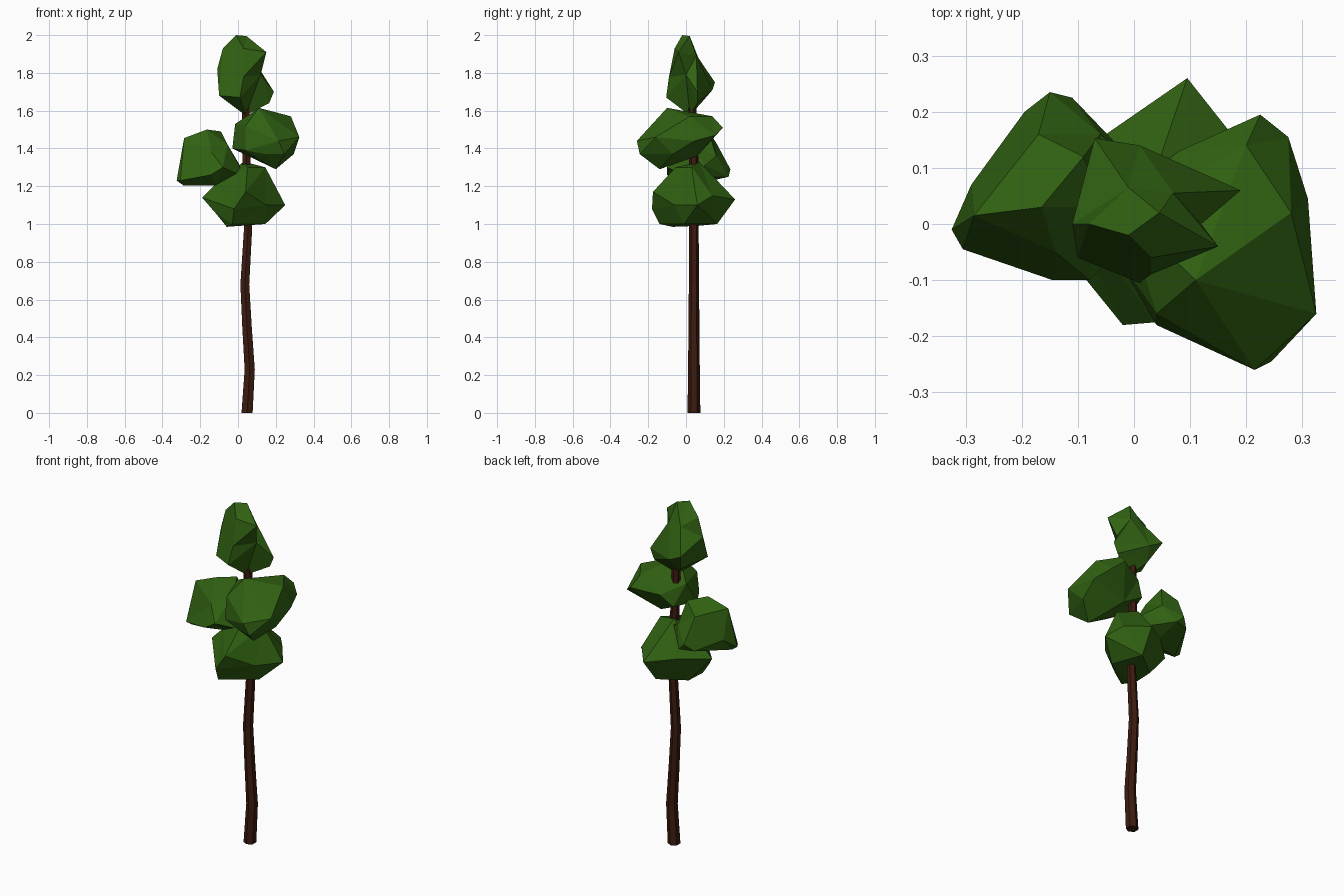
import bpy, bmesh, math
from mathutils import Vector


def material(name, color):
    m = bpy.data.materials.new(name)
    m.diffuse_color = (*color, 1)
    return m


def add_object(name, bm, mat):
    bmesh.ops.recalc_face_normals(bm, faces=bm.faces)
    mesh = bpy.data.meshes.new(name)
    bm.to_mesh(mesh)
    bm.free()
    mesh.materials.append(mat)
    obj = bpy.data.objects.new(name, mesh)
    bpy.context.collection.objects.link(obj)
    return obj


def tube(name, path, sides, mat):
    """Bent tapered tube through (x, y, z, radius) points."""
    bm = bmesh.new()
    rings = []
    for x, y, z, r in path:
        angles = [math.tau * (i + 0.5) / sides for i in range(sides)]
        rings.append([bm.verts.new((x + r * math.cos(a), y + r * math.sin(a), z)) for a in angles])
    for low, high in zip(rings, rings[1:]):
        for i in range(sides):
            j = (i + 1) % sides
            bm.faces.new((low[i], low[j], high[j], high[i]))
    bm.faces.new(rings[0][::-1])
    bm.faces.new(rings[-1])
    return add_object(name, bm, mat)


def foliage(name, center, size, tips, mat):
    """Faceted ball with one corner per tip: wrapped as a sphere, then pulled out."""
    c = Vector(center)
    bm = bmesh.new()
    pairs = []
    for tip in tips:
        d = Vector([(tip[i] - c[i]) / size[i] for i in range(3)]).normalized()
        pairs.append((bm.verts.new(d), Vector(tip)))
    bmesh.ops.convex_hull(bm, input=list(bm.verts))
    for v, tip in pairs:
        if v.is_valid:
            v.co = tip
    return add_object(name, bm, mat)


bark = material("bark", (0.045, 0.011, 0.005))
leaf = material("leaf", (0.03, 0.12, 0.006))

# Trunk
tube("trunk", [(0.048, 0.042, 0, 0.034), (0.062, 0.042, 0.23, 0.031),
               (0.048, 0.042, 0.45, 0.029), (0.036, 0.042, 0.68, 0.027),
               (0.053, 0.042, 0.97, 0.025), (0.045, 0.042, 1.3, 0.025),
               (0.04, 0.03, 1.66, 0.024)], 6, bark)

# Lowest foliage clump
foliage("lower_foliage", (0.03, 0.02, 1.14), (0.2, 0.19, 0.16), [
    (-0.19, 0.03, 1.14), (0.25, 0.06, 1.10), (0.095, 0.26, 1.13),
    (-0.02, -0.18, 1.08), (0.04, -0.175, 1.17), (-0.03, -0.14, 1.0),
    (-0.06, 0.06, 0.99), (0.08, 0.165, 1.0), (0.145, -0.01, 1.0),
    (-0.06, -0.07, 0.985), (0.145, 0.03, 1.30), (0.03, 0.07, 1.33),
    (0.05, -0.055, 1.30), (-0.12, 0.03, 1.21), (-0.05, 0.16, 1.15),
    (0.15, -0.06, 1.10), (0.19, 0.14, 1.15), (-0.12, -0.04, 1.06)], leaf)

# Left foliage clump
foliage("left_foliage", (-0.14, 0.06, 1.33), (0.17, 0.16, 0.15), [
    (-0.325, -0.01, 1.23), (-0.305, -0.045, 1.23), (-0.285, 0.015, 1.455),
    (-0.15, 0.235, 1.29), (-0.195, 0.2, 1.25), (-0.11, 0.225, 1.25),
    (-0.145, -0.1, 1.26), (-0.08, -0.1, 1.30), (-0.09, 0.12, 1.49),
    (-0.165, 0.03, 1.5), (0.04, 0.02, 1.245), (0.01, 0.10, 1.31),
    (-0.11, 0.03, 1.205), (-0.29, -0.01, 1.205), (-0.17, 0.16, 1.43),
    (-0.29, 0.07, 1.29), (-0.055, 0.03, 1.42), (-0.14, -0.05, 1.38),
    (-0.06, 0.16, 1.36)], leaf)

# Right foliage clump
foliage("right_foliage", (0.15, -0.03, 1.45), (0.17, 0.2, 0.15), [
    (0.325, -0.16, 1.46), (0.245, -0.245, 1.37), (0.215, -0.26, 1.44),
    (0.145, -0.21, 1.37), (0.04, -0.18, 1.39), (0.11, -0.10, 1.615),
    (0.28, 0.02, 1.57), (0.225, 0.195, 1.51), (0.20, 0.14, 1.57),
    (0.31, 0.045, 1.44), (0.275, 0.155, 1.47), (0.2, -0.14, 1.29),
    (-0.03, -0.06, 1.40), (-0.015, 0.02, 1.53), (0.08, 0.13, 1.48),
    (0.12, 0.06, 1.36), (0.295, -0.07, 1.37), (0.04, -0.16, 1.52),
    (0.02, 0.09, 1.41)], leaf)

# Crown clump, pinched in the middle
foliage("top_foliage", (0.02, 0.015, 1.79), (0.12, 0.1, 0.2), [
    (-0.01, -0.02, 2.0), (0.045, 0.02, 1.995), (-0.11, 0.0, 1.82),
    (0.15, -0.04, 1.91), (0.19, 0.06, 1.70), (0.165, 0.06, 1.64),
    (0.04, 0.02, 1.575), (-0.1, -0.06, 1.68), (0.01, -0.105, 1.67),
    (-0.07, 0.153, 1.75), (0.01, 0.14, 1.71), (-0.01, 0.065, 1.88),
    (0.12, 0.0, 1.79), (-0.08, 0.0, 1.93), (0.03, -0.09, 1.78),
    (0.07, 0.055, 1.89), (0.03, -0.06, 1.93), (-0.02, 0.08, 1.64)], leaf)
